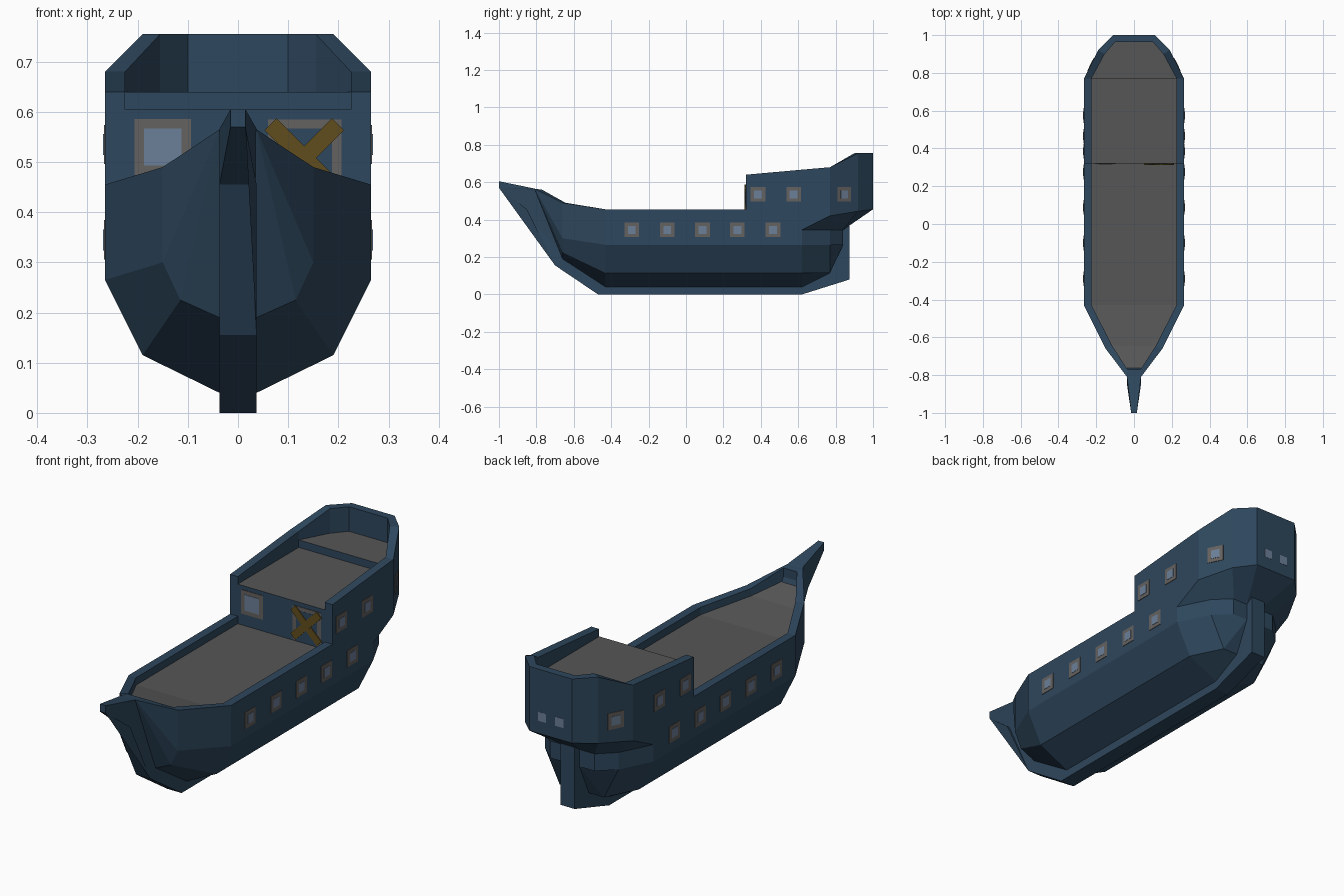
import bpy, bmesh, math

if "Cube" in bpy.data.objects:
    bpy.data.objects.remove(bpy.data.objects["Cube"])


def mat(name, rgb):
    m = bpy.data.materials.new(name)
    m.diffuse_color = (*rgb, 1)
    m.use_nodes = True
    m.node_tree.nodes["Principled BSDF"].inputs["Base Color"].default_value = m.diffuse_color
    return m


BLUE = mat("hull blue", (0.027, 0.063, 0.110))
GREY = mat("deck grey", (0.093, 0.093, 0.093))
FRAME = mat("frame grey", (0.130, 0.122, 0.115))
GLASS = mat("window glass", (0.150, 0.215, 0.315))
WOOD = mat("plank brown", (0.120, 0.076, 0.013))


def finish(name, bm, mats):
    me = bpy.data.meshes.new(name)
    bm.to_mesh(me)
    bm.free()
    for m in mats:
        me.materials.append(m)
    ob = bpy.data.objects.new(name, me)
    bpy.context.collection.objects.link(ob)
    return ob


# Half section: deck edge, inner rail top, outer rail top, overhang edge,
# overhang root, side bottom, chine, keel line
def section(y, deck, rail):
    return [(.225, y, deck), (.225, y, rail), (.265, y, rail), (.265, y, .345),
            (.265, y, .345), (.265, y, .265), (.19, y, .115), (.037, y, .04)]


tip = (.037, -.81, .565)
bow = [(.035, -.77, .50), (.035, -.77, .56), tip, tip, tip, tip, tip, (.037, -.66, .19)]
fore = [(.115, -.645, .455), (.115, -.645, .49), (.15, -.66, .49), (.15, -.66, .30),
        (.15, -.66, .30), (.15, -.66, .30), (.115, -.66, .225), (.037, -.66, .19)]
aft = [(.225, .77, .605), (.225, .77, .68), (.265, .77, .68), (.265, .77, .42),
       (.19, .77, .345), (.19, .77, .265), (.115, .77, .115), (.037, .77, .115)]
aft_step = [(.225, .77, .64)] + aft[1:]
quarter = [(.155, .90, .64), (.155, .90, .755), (.19, .92, .755), (.19, .92, .445),
           (.115, .84, .345), (.115, .84, .265), (.037, .84, .265), (.037, .84, .265)]
stern = [(.10, .963, .64), (.10, .963, .755), (.11, 1, .755), (.11, 1, .455),
         (.037, .84, .345), (.037, .84, .265), (.037, .84, .265), (.037, .84, .265)]
stations = [bow, fore, section(-.43, .42, .455), section(.32, .42, .455),
            section(.32, .605, .64), section(.62, .605, .667),
            aft, aft_step, quarter, stern]

# Hull, rails and decks as one mirrored loft
bm = bmesh.new()
R = [[bm.verts.new(p) for p in s] for s in stations]
L = [[bm.verts.new((-p[0], p[1], p[2])) for p in s] for s in stations]
for i in range(len(stations) - 1):
    for side in (R, L):
        for j in range(7):
            bm.faces.new((side[i][j], side[i][j + 1], side[i + 1][j + 1], side[i + 1][j]))
    for j in (0, 7):
        f = bm.faces.new((R[i][j], L[i][j], L[i + 1][j], R[i + 1][j]))
        # level deck panels are grey, steps and walls stay blue
        if j == 0 and stations[i + 1][0][1] - stations[i][0][1] > .01:
            f.material_index = 1
for i in (0, -1):
    for j in range(7):
        bm.faces.new((R[i][j], R[i][j + 1], L[i][j + 1], L[i][j]))
bmesh.ops.remove_doubles(bm, verts=bm.verts, dist=1e-5)
bmesh.ops.recalc_face_normals(bm, faces=bm.faces)
flat = [f for f in bm.faces if f.calc_area() < 1e-7]
bmesh.ops.delete(bm, geom=flat, context='FACES_ONLY')
finish("hull", bm, [BLUE, GREY])

# Keel, stem, bow spike and rudder from one side profile
profile = [(-1, .605), (-1, .57), (-.85, .455), (-.70, .155), (-.47, 0), (.62, 0),
           (.875, .08), (.875, .368), (.83, .345), (.76, .125), (.6, .05),
           (-.43, .05), (-.64, .2), (-.785, .555), (-.81, .566)]
bm = bmesh.new()
rows = []
for s in (1, -1):
    rows.append([bm.verts.new((s * (.015 if y <= -1 else .037), y, z)) for y, z in profile])
n = len(profile)
for k in range(n):
    bm.faces.new((rows[0][k], rows[0][(k + 1) % n], rows[1][(k + 1) % n], rows[1][k]))
caps = [bm.faces.new(r) for r in rows]
bmesh.ops.triangulate(bm, faces=caps)
bmesh.ops.recalc_face_normals(bm, faces=bm.faces)
finish("keel_and_rudder", bm, [BLUE])


# Thin plate centred on a surface; turn about z, roll within its own plane
def plate(name, loc, turn, w, h, t, m, roll=0):
    bm = bmesh.new()
    bmesh.ops.create_cube(bm, size=1)
    bmesh.ops.scale(bm, vec=(w, t, h), verts=bm.verts)
    ob = finish(name, bm, [m])
    ob.location = loc
    ob.rotation_euler = (0, roll, turn)


def window(loc, turn, size, glass):
    plate("window_frame", loc, turn, size, size, .005, FRAME)
    plate("window_glass", loc, turn, glass, glass, .008, GLASS)


# Side, quarter and stern windows
for s in (1, -1):
    for y in (-.29, -.10, .088, .275, .465):
        window((s * .265, y, .345), math.pi / 2, .078, .042)
    for y in (.385, .575):
        window((s * .265, y, .535), math.pi / 2, .078, .042)
    window((s * .2275, .845, .535), math.atan2(.15, -.075 * s), .078, .042)
    window((s * .045, 1 - .003, .535), 0, .076, .042)

# Cabin front: window and boarded-up door
window((-.15, .32, .53), 0, .112, .074)
plate("door_frame", (.133, .32, .505), 0, .146, .16, .005, FRAME)
plate("door_panel", (.133, .32, .496), 0, .108, .142, .007, BLUE)
for k, s in enumerate((1, -1)):
    plate("door_plank", (.132, .317, .508), 0, .19, .034, .0085 + k * .001, WOOD, s * math.pi / 4)
